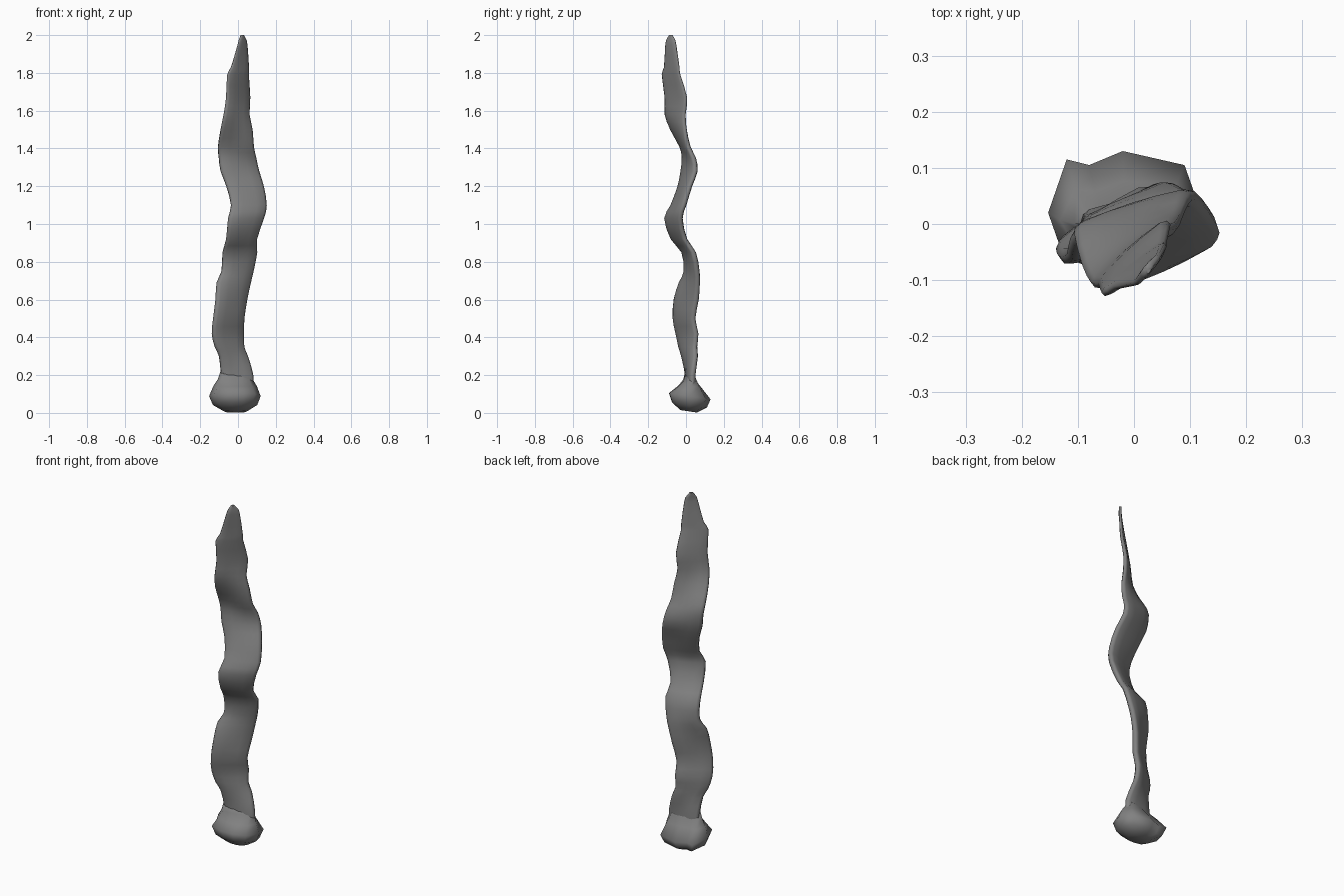
import bpy, bmesh, math
from mathutils import Vector

if "Cube" in bpy.data.objects:
    bpy.data.objects.remove(bpy.data.objects["Cube"])

mat = bpy.data.materials.new("dark_grey")
mat.diffuse_color = (.22, .22, .22, 1)
mat.use_nodes = True
mat.node_tree.nodes["Principled BSDF"].inputs["Base Color"].default_value = mat.diffuse_color


def loft(name, rings, angle):
    """Skin a stack of equal-length rings, closed at both ends."""
    bm = bmesh.new()
    rows = [[bm.verts.new(p) for p in r] for r in rings]
    n = len(rows[0])
    for a, b in zip(rows, rows[1:]):
        for i in range(n):
            j = (i + 1) % n
            bm.faces.new((a[i], a[j], b[j], b[i]))
    for end in (rows[0], rows[-1]):
        c = bm.verts.new(sum((v.co for v in end), Vector()) / n)
        for i in range(n):
            bm.faces.new((end[i], end[(i + 1) % n], c))
    bmesh.ops.recalc_face_normals(bm, faces=bm.faces)
    me = bpy.data.meshes.new(name)
    bm.to_mesh(me)
    bm.free()
    me.materials.append(mat)
    ob = bpy.data.objects.new(name, me)
    bpy.context.collection.objects.link(ob)
    bpy.context.view_layer.objects.active = ob
    ob.select_set(True)
    bpy.ops.object.shade_smooth_by_angle(angle=math.radians(angle))
    ob.select_set(False)
    return ob


def spline(a, b, c, d, t):
    return [0.5 * (2 * q + (r - p) * t + (2 * p - 5 * q + 4 * r - s) * t * t
                   + (3 * q - p - 3 * r + s) * t ** 3) for p, q, r, s in zip(a, b, c, d)]


# Wavy blade: height, left edge x / y, right edge x / y
S = [(0.12, -.09, .000, .08, .045), (0.20, -.09, .000, .08, .045),
     (0.30, -.098, -.025, .05, .062), (0.35, -.12, -.042, .03, .06),
     (0.42, -.135, -.058, .028, .068), (0.50, -.128, -.073, .03, .052),
     (0.60, -.115, -.068, .045, .07), (0.69, -.11, -.04, .065, .075),
     (0.75, -.085, -.01, .08, .07), (0.85, -.08, -.022, .10, .05),
     (0.92, -.06, -.08, .098, .005), (1.03, -.05, -.115, .135, -.018),
     (1.10, -.035, -.08, .15, .00), (1.20, -.06, -.042, .135, .03),
     (1.28, -.09, -.028, .11, .06), (1.35, -.10, -.02, .095, .05),
     (1.41, -.105, -.032, .083, .02), (1.50, -.09, -.085, .075, .005),
     (1.58, -.073, -.115, .058, .00), (1.67, -.06, -.115, .062, .008),
     (1.79, -.055, -.13, .055, -.028), (1.83, -.035, -.118, .056, -.033),
     (1.95, .000, -.111, .048, -.05), (1.98, .008, -.103, .040, -.058),
     (2.00, .018, -.09, .028, -.072)]
# Half cross-section: position across the width, half thickness
HALF = [(0, .35), (.07, .75), (.3, .95)]
SECT = HALF + [(.5, 1)] + [(1 - u, w) for u, w in reversed(HALF)]

path = []
for i in range(len(S) - 1):
    q = (S[max(i - 1, 0)], S[i], S[i + 1], S[min(i + 2, len(S) - 1)])
    path += [spline(*q, t) for t in (0, .5)]
path.append(S[-1])

rings = []
for z, lx, ly, rx, ry in path:
    h = .021 if z < 1.3 else .021 - .014 * (z - 1.3) / .7
    left, right = Vector((lx, ly + h * .4, z)), Vector((rx, ry - h * .4, z))
    d = right - left
    nrm = Vector((-d.y, d.x, 0)).normalized()
    front = [left + d * u - nrm * h * w for u, w in SECT]
    back = [left + d * u + nrm * h * w for u, w in reversed(SECT)]
    rings.append(front + back)
loft("seaweed_blade", rings, 75)

# Knobbly holdfast: its widest outline, shrunk towards underside and neck
PLAN = [(-.125, -.06), (-.04, -.09), (.03, -.088), (.09, -.06), (.12, .02),
        (.09, .105), (-.02, .13), (-.08, .105), (-.12, .115), (-.153, .02)]
# Each level: height, x scale, y scale, y shift, slant along the blade
LEVELS = [(.009, .45, .4, .01, 0), (.043, .86, .84, .01, 0), (.09, 1, 1, .01, 0),
          (.14, .85, .55, .012, .08), (.18, .67, .23, .02, .2), (.22, .58, .1, .02, .22)]
rings = []
for z, sx, sy, dy, slant in LEVELS:
    rings.append([])
    for x, y in PLAN:
        px = -.01 + (x + .01) * sx
        bump = -.15 * (y - .01) * sy if z < .12 else 0  # back lobes sit lower
        rings[-1].append(Vector((px, dy + (y - .01) * sy + slant * px, z + bump)))
loft("holdfast", rings, 120)
